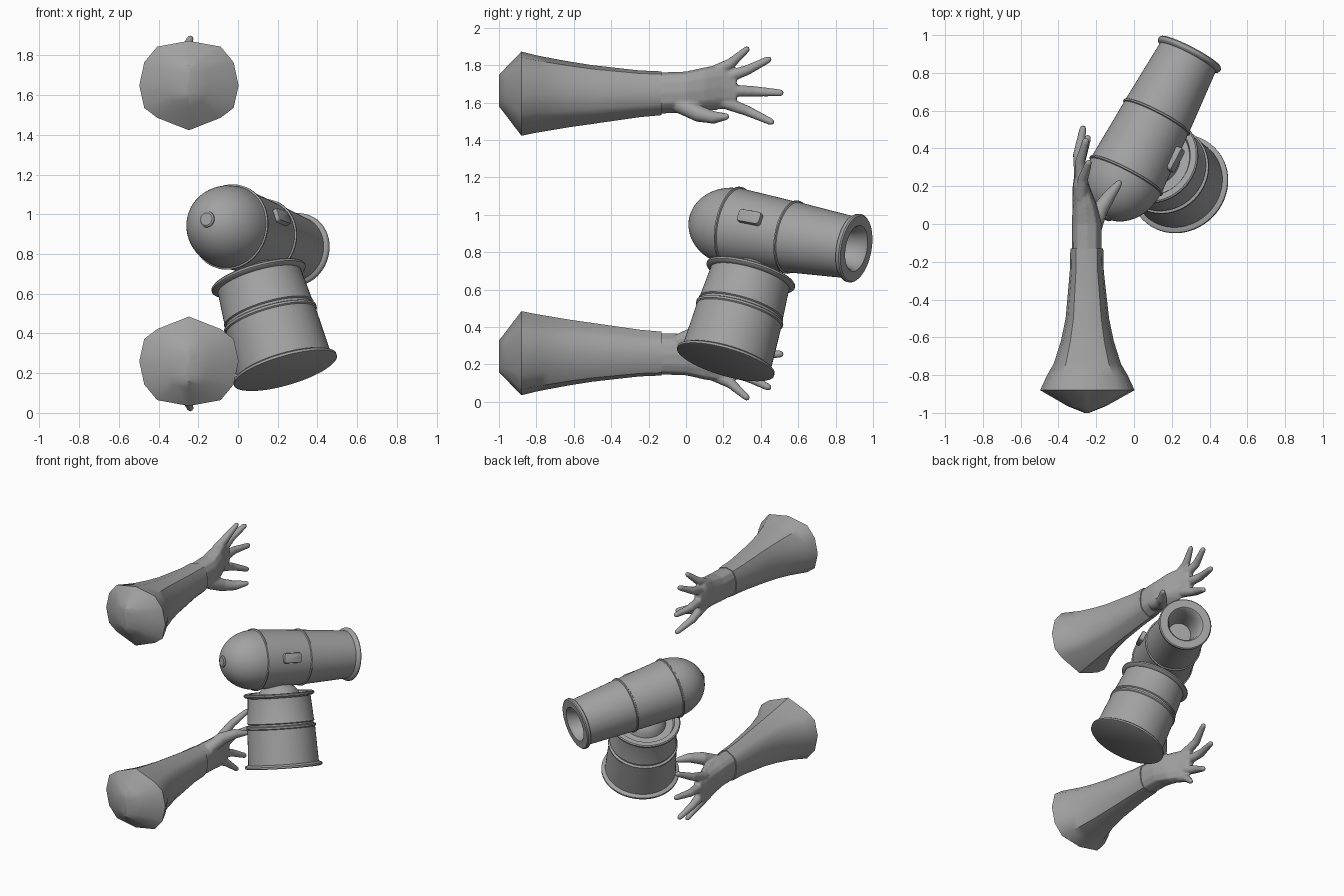
import bpy, bmesh, math
from mathutils import Vector, Matrix

cube = bpy.data.objects.get("Cube")
if cube:
    bpy.data.objects.remove(cube)

grey = bpy.data.materials.new("mid_grey")
grey.use_nodes = True
GREY = (0.36, 0.36, 0.36, 1)
grey.diffuse_color = GREY
grey.node_tree.nodes["Principled BSDF"].inputs["Base Color"].default_value = GREY


def finish(name, bm, angle=35):
    bmesh.ops.recalc_face_normals(bm, faces=bm.faces)
    mesh = bpy.data.meshes.new(name)
    bm.to_mesh(mesh)
    bm.free()
    obj = bpy.data.objects.new(name, mesh)
    bpy.context.collection.objects.link(obj)
    mesh.materials.append(grey)
    bpy.ops.object.select_all(action='DESELECT')
    obj.select_set(True)
    bpy.context.view_layer.objects.active = obj
    bpy.ops.object.shade_smooth_by_angle(angle=math.radians(angle))
    return obj


def loft(bm, rings):
    """Skin a list of equal point rings and close both ends."""
    loops = [[bm.verts.new(p) for p in ring] for ring in rings]
    n = len(loops[0])
    for a, b in zip(loops, loops[1:]):
        for i in range(n):
            j = (i + 1) % n
            bm.faces.new((a[i], a[j], b[j], b[i]))
    bm.faces.new(loops[0])
    bm.faces.new(loops[-1])


def circle(centre, axis, radius, n):
    u = axis.orthogonal().normalized()
    v = axis.cross(u)
    angles = [2 * math.pi * i / n for i in range(n)]
    return [centre + radius * (math.cos(a) * u + math.sin(a) * v) for a in angles]


def lathe(name, profile, base, axis, n=56):
    """Turn (distance, radius) pairs around an axis."""
    bm = bmesh.new()
    loft(bm, [circle(base + axis * t, axis, r, n) for t, r in profile])
    return finish(name, bm)


def bead(t, r, size=0.008):
    return [(t - size, r), (t - size / 2, r + size), (t + size / 2, r + size), (t + size, r)]


# Barrel: domed nose, two seams, rear flange and hollow funnel
tip = Vector((-0.157, 0.035, 0.975))
along = Vector((0.457, 0.876, -0.155)).normalized()
dome = [(0.25 * (1 - math.cos(a)), 0.208 * math.sin(a))
        for a in [math.radians(3 + 7 * i) for i in range(13)]]
dome = [(t, r) for t, r in dome if t < 0.235]
barrel = dome + bead(0.253, 0.209) + bead(0.606, 0.19)
barrel += [(0.965, 0.166), (0.972, 0.18), (0.98, 0.185), (0.993, 0.185), (1.0, 0.178),
           (1.0, 0.125), (0.99, 0.115), (0.93, 0.098), (0.85, 0.085), (0.8, 0.08)]
lathe("barrel", barrel, tip, along)
lathe("nose_cap", [(-0.006, 0.032), (0.0, 0.04), (0.01, 0.042)], tip, along, 32)

# Handle: tapered drum with flared rims, middle seam and recessed top
foot = Vector((0.24, 0.21, 0.21))
up = Vector((-0.27, 0.27, 0.925)).normalized()
handle = [(0, 0.262), (0.004, 0.27), (0.016, 0.27), (0.022, 0.262), (0.028, 0.245),
          (0.272, 0.235), (0.278, 0.241), (0.29, 0.241), (0.296, 0.226), (0.308, 0.226),
          (0.314, 0.234), (0.324, 0.23), (0.488, 0.218), (0.494, 0.238), (0.502, 0.245),
          (0.512, 0.245), (0.518, 0.238), (0.518, 0.205), (0.495, 0.195), (0.495, 0.15)]
lathe("handle", handle, foot, up)
lathe("handle_neck", [(0.48, 0.15), (0.525, 0.135), (0.55, 0.115), (0.57, 0.085), (0.62, 0.08)],
      foot, up)

# Rounded switch on the side of the barrel
out = Vector((0.195, -0.086, 0.088))
out = (out - along * out.dot(along)).normalized()
side = along.cross(out)
bm = bmesh.new()
bmesh.ops.create_cube(bm, size=1)
bmesh.ops.scale(bm, verts=bm.verts, vec=(0.135, 0.07, 0.06))
upright = [e for e in bm.edges if abs(e.verts[0].co.z - e.verts[1].co.z) > 0.01]
bmesh.ops.bevel(bm, geom=upright, offset=0.018, segments=4, profile=0.5, affect='EDGES')
rim = [e for e in bm.edges if all(v.co.z > 0.02 for v in e.verts)]
bmesh.ops.bevel(bm, geom=rim, offset=0.006, segments=2, profile=0.5, affect='EDGES')
turn = Matrix((along, side, out)).transposed().to_4x4()
turn.translation = tip + along * 0.438 + out * 0.195
bm.transform(turn)
finish("switch", bm)

# Arm cross-section: soft box, narrower underneath
HALF = [(0, 1), (0.64, 0.87), (0.9, 0.52), (1, 0), (0.9, -0.5), (0.64, -0.72), (0, -1)]
SECTION = HALF + [(-x, z) for x, z in HALF[5:0:-1]]

# y, centre x, centre z, half width, half height
SLEEVE = [(-1.0, -0.25, 1.665, 0.012, 0.085), (-0.965, -0.25, 1.66, 0.1, 0.125),
          (-0.88, -0.247, 1.648, 0.25, 0.225), (-0.8, -0.247, 1.646, 0.213, 0.207),
          (-0.74, -0.247, 1.645, 0.178, 0.196), (-0.62, -0.247, 1.644, 0.14, 0.175),
          (-0.5, -0.247, 1.643, 0.115, 0.157), (-0.25, -0.25, 1.647, 0.09, 0.125),
          (-0.13, -0.25, 1.65, 0.087, 0.117)]
PALM = [(-0.16, -0.25, 1.65, 0.08, 0.112), (0.0, -0.25, 1.655, 0.08, 0.112),
        (0.1, -0.26, 1.67, 0.065, 0.12), (0.2, -0.28, 1.685, 0.045, 0.12),
        (0.27, -0.285, 1.665, 0.03, 0.085)]

# Each digit: x, y, z, radius along its length
DIGITS = [
    [(-0.28, 0.14, 1.76, 0.034), (-0.27, 0.24, 1.81, 0.028), (-0.24, 0.325, 1.885, 0.018)],
    [(-0.28, 0.2, 1.73, 0.036), (-0.285, 0.33, 1.775, 0.027), (-0.255, 0.44, 1.83, 0.019)],
    [(-0.28, 0.2, 1.665, 0.036), (-0.295, 0.37, 1.66, 0.028), (-0.27, 0.505, 1.652, 0.019)],
    [(-0.28, 0.18, 1.61, 0.036), (-0.285, 0.33, 1.555, 0.028), (-0.245, 0.455, 1.497, 0.019)],
    [(-0.22, -0.04, 1.59, 0.045), (-0.185, 0.07, 1.54, 0.045), (-0.13, 0.15, 1.52, 0.034),
     (-0.08, 0.215, 1.525, 0.019)],
]


def box_loft(bm, sections):
    loft(bm, [[Vector((cx + hx * x, y, cz + hz * z)) for x, z in SECTION]
              for y, cx, cz, hx, hz in sections])


def digit(bm, path):
    pts = [Vector(p[:3]) for p in path]
    rings = []
    for i, p in enumerate(pts):
        axis = (pts[min(i + 1, len(pts) - 1)] - pts[max(i - 1, 0)]).normalized()
        rings.append(circle(p, axis, path[i][3], 14))
    r = path[-1][3]
    rings.append(circle(pts[-1] + axis * r * 0.6, axis, r * 0.75, 14))
    rings.append(circle(pts[-1] + axis * r, axis, r * 0.2, 14))
    loft(bm, rings)


def arm(prefix, flip):
    mirror = Matrix.Translation((0, 0, 1.908)) @ Matrix.Scale(-1, 4, (0, 0, 1))
    # Sleeve
    bm = bmesh.new()
    box_loft(bm, SLEEVE)
    if flip:
        bm.transform(mirror)
    finish(prefix + "_sleeve", bm, 40)
    # Hand, fused into one smooth skin
    bm = bmesh.new()
    box_loft(bm, PALM)
    for path in DIGITS:
        digit(bm, path)
    if flip:
        bm.transform(mirror)
    hand = finish(prefix + "_hand", bm, 180)
    fuse = hand.modifiers.new("fuse", 'REMESH')
    fuse.mode = 'VOXEL'
    fuse.voxel_size = 0.007
    fuse.use_smooth_shade = True
    soften = hand.modifiers.new("soften", 'SMOOTH')
    soften.factor = 0.5
    soften.iterations = 6


arm("upper", False)
arm("lower", True)
